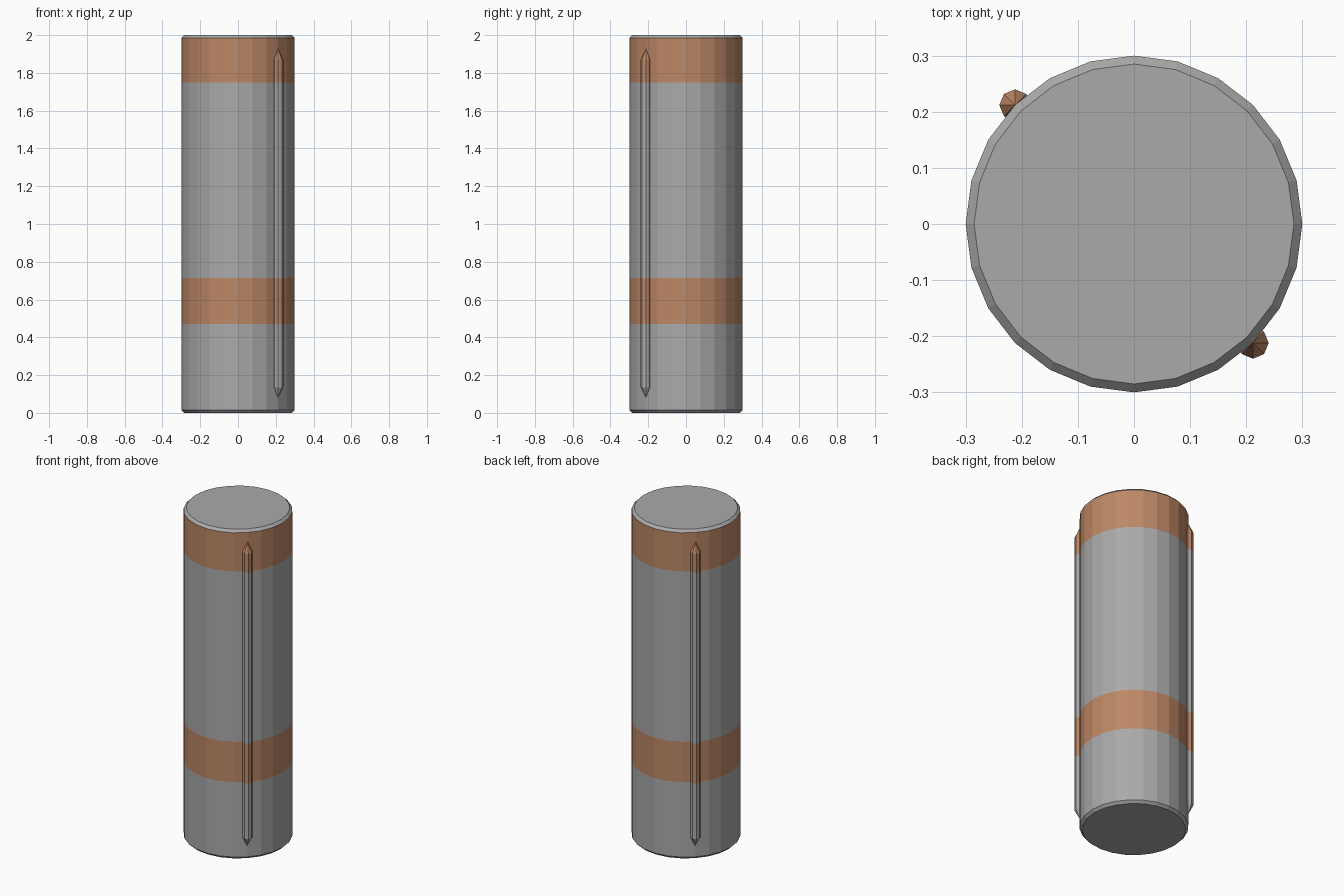
import bpy, bmesh, math

if "Cube" in bpy.data.objects:
    bpy.data.objects.remove(bpy.data.objects["Cube"])

def material(name, rgb):
    m = bpy.data.materials.new(name)
    m.diffuse_color = (*rgb, 1)
    m.use_nodes = True
    m.node_tree.nodes["Principled BSDF"].inputs["Base Color"].default_value = m.diffuse_color
    return m

GREY = material("grey metal", (0.40, 0.40, 0.40))
COPPER = material("copper band", (0.51, 0.245, 0.132))
BANDS = [(0.47, 0.715), (1.75, 1.985)]

def lathe(name, profile, sides, bands, loc=(0, 0, 0), turn=0.0):
    """Spin (radius, z) points around z; faces inside a height band are copper."""
    bm = bmesh.new()
    rings = []
    for r, z in profile:
        if r == 0:
            rings.append([bm.verts.new((0, 0, z))] * sides)
        else:
            rings.append([bm.verts.new((r * math.cos(turn + math.tau * i / sides),
                                        r * math.sin(turn + math.tau * i / sides), z))
                          for i in range(sides)])
    for a, b in zip(rings, rings[1:]):
        for i in range(sides):
            j = (i + 1) % sides
            bm.faces.new(list(dict.fromkeys([a[i], a[j], b[j], b[i]])))
    # flat caps where the profile does not end in a point
    if profile[0][0] > 0:
        bm.faces.new(rings[0][::-1])
    if profile[-1][0] > 0:
        bm.faces.new(rings[-1])
    for f in bm.faces:
        zc = f.calc_center_median().z
        f.material_index = int(any(lo < zc < hi for lo, hi in bands))
    bmesh.ops.recalc_face_normals(bm, faces=bm.faces)
    me = bpy.data.meshes.new(name)
    bm.to_mesh(me)
    bm.free()
    me.materials.append(GREY)
    me.materials.append(COPPER)
    ob = bpy.data.objects.new(name, me)
    ob.location = loc
    bpy.context.collection.objects.link(ob)
    return ob

cuts = [0.47, 0.715, 1.75]

# main cylinder with bevelled rims
lathe("main_cylinder",
      [(0.285, 0), (0.3, 0.015)] + [(0.3, z) for z in cuts] + [(0.3, 1.985), (0.285, 2.0)],
      24, BANDS)

# two pointed rods on opposite sides
for name, s in (("front_right_rod", 1), ("back_left_rod", -1)):
    lathe(name,
          [(0, 0.08), (0.028, 0.135)] + [(0.028, z) for z in cuts] + [(0.028, 1.87), (0, 1.93)],
          8, BANDS, loc=(0.212 * s, -0.212 * s, 0))
